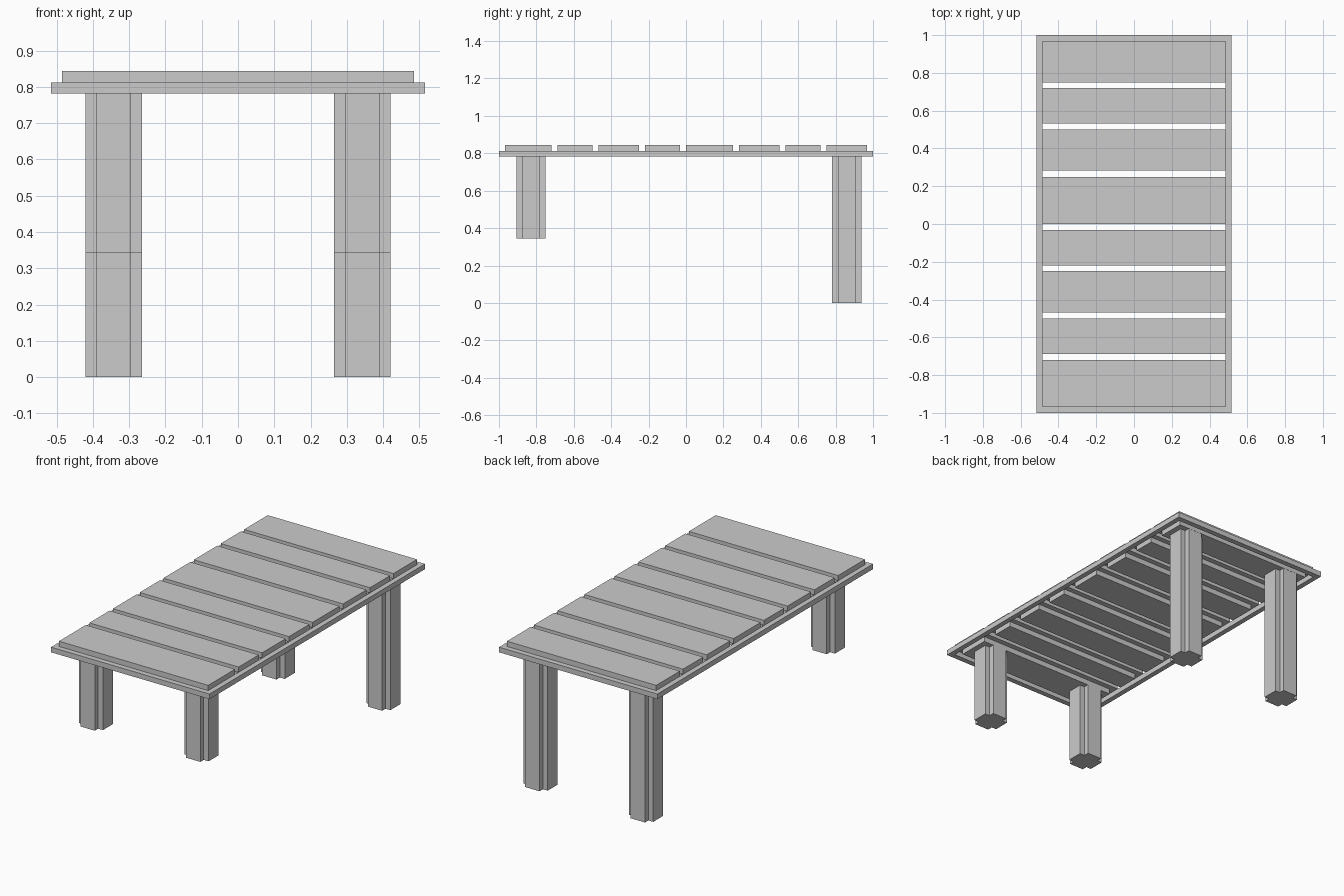
import bpy, bmesh

if "Cube" in bpy.data.objects:
    bpy.data.objects.remove(bpy.data.objects["Cube"])


def prism(name, outline, z0, z1):
    """Extrude a closed xy outline from z0 up to z1."""
    bm = bmesh.new()
    face = bm.faces.new([bm.verts.new((x, y, z0)) for x, y in outline])
    ext = bmesh.ops.extrude_face_region(bm, geom=[face], use_keep_orig=True)
    top = [v for v in ext["geom"] if isinstance(v, bmesh.types.BMVert)]
    bmesh.ops.translate(bm, verts=top, vec=(0, 0, z1 - z0))
    bmesh.ops.recalc_face_normals(bm, faces=bm.faces[:])
    me = bpy.data.meshes.new(name)
    bm.to_mesh(me)
    bm.free()
    ob = bpy.data.objects.new(name, me)
    bpy.context.collection.objects.link(ob)
    return ob


def box(name, x0, x1, y0, y1, z0, z1):
    return prism(name, [(x0, y0), (x1, y0), (x1, y1), (x0, y1)], z0, z1)


def leg(name, cx, cy, z0, z1, a=0.078, b=0.0465):
    # square post with a notch in each corner
    quarter = [(a, -b), (a, b), (b, b)]
    pts = []
    for _ in range(4):
        pts += quarter
        quarter = [(-y, x) for x, y in quarter]
    return prism(name, [(cx + x, cy + y) for x, y in pts], z0, z1)


FRAME_Z0, FRAME_Z1, TOP_Z = 0.782, 0.8125, 0.8435
W, INNER, STEP = 0.515, 0.485, 0.031

# Thin rectangular frame around the slats
for s, side in ((-1, "left"), (1, "right")):
    xs = sorted((s * INNER, s * W))
    box(f"frame_rail_{side}", *xs, -1, 1, FRAME_Z0, FRAME_Z1)
for s, side in ((-1, "front"), (1, "back")):
    ys = sorted((s * 0.969, s))
    box(f"frame_rail_{side}", -INNER, INNER, *ys, FRAME_Z0, FRAME_Z1)

# Tabletop slats of uneven width, each with a narrower batten beneath
slats = [(-0.969, -0.72), (-0.687, -0.5), (-0.469, -0.25), (-0.219, -0.031),
         (0.0, 0.25), (0.283, 0.5), (0.533, 0.72), (0.75, 0.969)]
for i, (y0, y1) in enumerate(slats):
    box(f"slat_{i + 1}", -INNER, INNER, y0, y1, FRAME_Z1, TOP_Z)
    box(f"batten_{i + 1}", -INNER + STEP, INNER - STEP, y0 + STEP, y1 - STEP,
        FRAME_Z0, FRAME_Z1)

# Short front legs and long back legs
for s, side in ((-1, "left"), (1, "right")):
    leg(f"front_leg_{side}", s * 0.343, -0.828, 0.344, FRAME_Z0)
    leg(f"back_leg_{side}", s * 0.343, 0.859, 0.0, FRAME_Z0)
